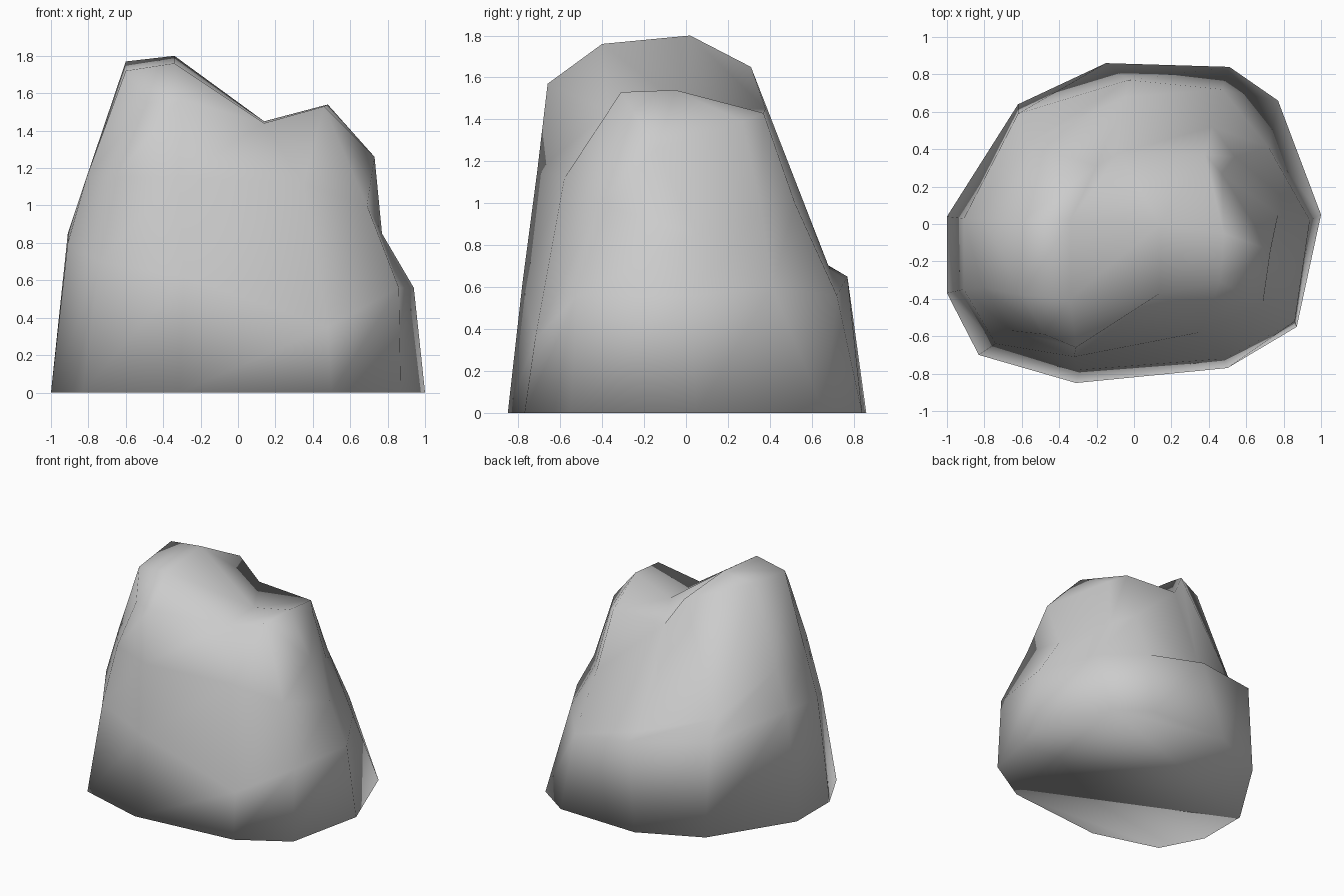
import bpy
import bmesh

# Outlines of the boulder, counter-clockwise from the right side, bottom to top
foot = [(1, .05, 0), (.77, .66, 0), (.51, .84, 0), (-.15, .86, 0), (-.62, .64, 0), (-1, .04, 0),
        (-1, -.37, 0), (-.83, -.70, 0), (-.31, -.85, 0), (.50, -.77, 0), (.87, -.55, 0)]
ledge = [(.94, .02, .56), (.72, .41, .60), (.47, .72, .56), (-.03, .77, .65), (-.62, .59, .73), (-.91, .03, .85),
         (-.91, -.35, .80), (-.74, -.64, .70), (-.29, -.78, .62), (.48, -.72, .35), (.86, -.52, .56)]
waist = [(.77, .05, .85), (.54, .36, .96), (.42, .52, 1.0), (-.05, .68, .70), (-.57, .43, .85), (-.81, .03, 1.15),
         (-.81, -.34, 1.15), (-.66, -.57, 1.15), (-.32, -.71, 1.15), (.35, -.58, 1.12), (.69, -.42, 1.0)]
rim = [(.73, -.14, 1.26), (.47, .27, 1.39), (.38, .37, 1.43), (-.08, .38, 1.45), (-.20, .31, 1.65), (-.60, .02, 1.77),
       (-.60, -.38, 1.72), (-.48, -.59, 1.55), (-.31, -.66, 1.57), (.14, -.37, 1.44), (.46, -.31, 1.53)]

bm = bmesh.new()
rings = [[bm.verts.new(p) for p in ring] for ring in (foot, ledge, waist, rim)]

# Side walls and underside
for low, high in zip(rings, rings[1:]):
    for i in range(11):
        j = (i + 1) % 11
        bm.faces.new((low[i], low[j], high[j], high[i]))
bm.faces.new(rings[0][::-1])

# Two summits with a saddle between them
peak, shoulder, saddle, knob = [bm.verts.new(p) for p in (
    (-.34, .02, 1.80), (-.34, -.40, 1.76), (.14, .0, 1.45), (.48, -.05, 1.54))]
r = rings[3]


def fan(centre, loop):
    for a, b in zip(loop, loop[1:]):
        bm.faces.new((centre, a, b))


fan(knob, [saddle, r[9], r[10], r[0], r[1], r[2], saddle])
fan(peak, [shoulder, saddle, r[3], r[4], r[5], r[6], shoulder])
fan(shoulder, r[6:10] + [saddle])
fan(saddle, [r[2], r[3]])

bmesh.ops.recalc_face_normals(bm, faces=bm.faces[:])
for f in bm.faces:
    f.smooth = True
mesh = bpy.data.meshes.new("boulder")
bm.to_mesh(mesh)
bm.free()
bpy.context.collection.objects.link(bpy.data.objects.new("boulder", mesh))
